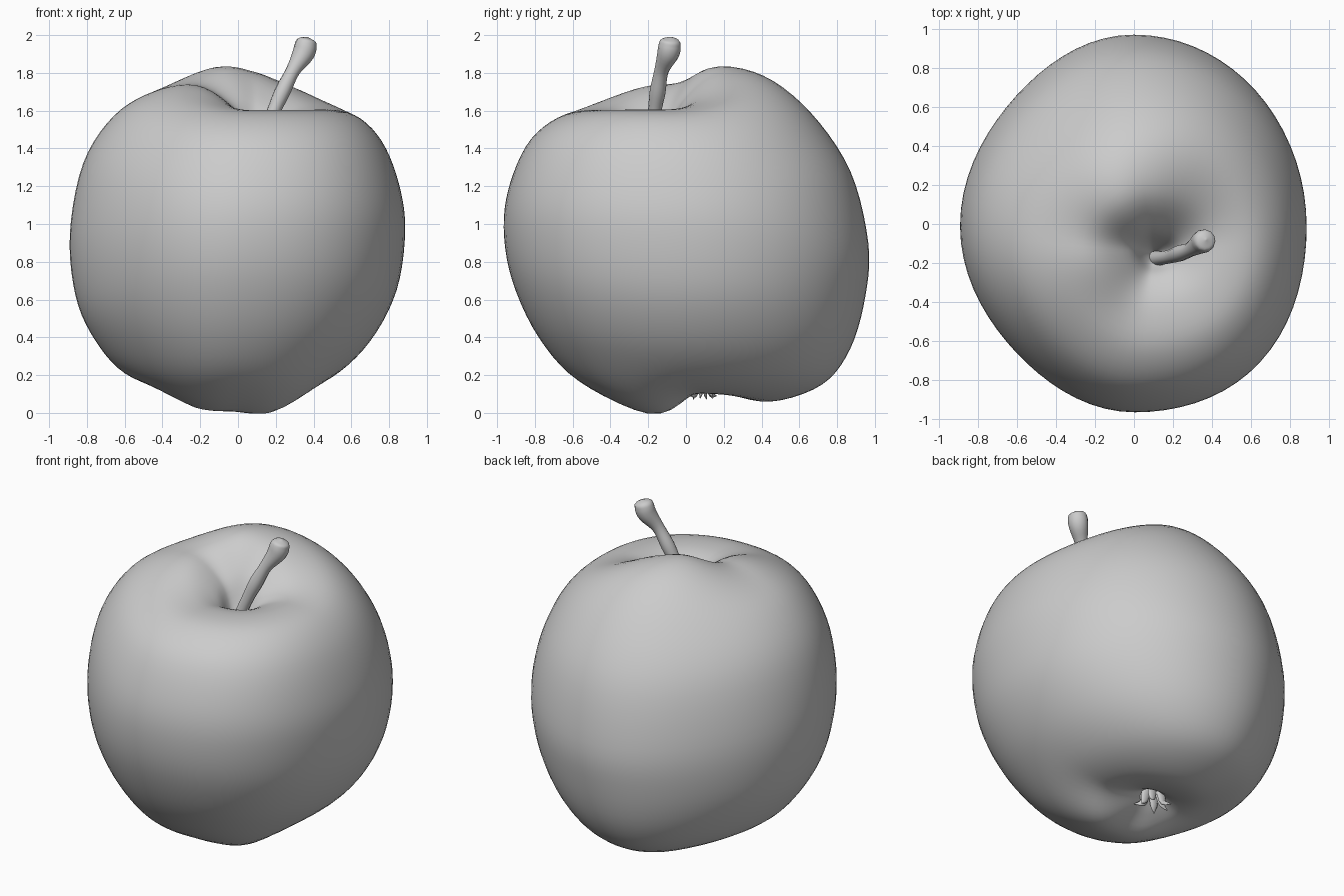
import bpy, bmesh, math, random
from mathutils import Vector

if "Cube" in bpy.data.objects:
    bpy.data.objects.remove(bpy.data.objects["Cube"])

random.seed(4)


def spline(points, steps):
    """Catmull-Rom curve through tuples of any size."""
    pts = [points[0]] + list(points) + [points[-1]]
    out = []
    for i in range(1, len(pts) - 2):
        for s in range(steps):
            t = s / steps
            out.append([0.5 * (2 * b + (c - a) * t + (2 * a - 5 * b + 4 * c - d) * t * t
                               + (3 * b - a - 3 * c + d) * t ** 3)
                        for a, b, c, d in zip(*pts[i - 1:i + 3])])
    out.append(list(points[-1]))
    return out


def skin(name, rings):
    """Closed smooth surface over rings of points."""
    bm = bmesh.new()
    loops = [[bm.verts.new(p) for p in ring] for ring in rings]
    n = len(loops[0])
    for a, b in zip(loops, loops[1:]):
        for i in range(n):
            j = (i + 1) % n
            bm.faces.new((a[i], a[j], b[j], b[i]))
    bm.faces.new(loops[0])
    bm.faces.new(loops[-1])
    bmesh.ops.remove_doubles(bm, verts=bm.verts, dist=0.0005)
    bmesh.ops.recalc_face_normals(bm, faces=bm.faces)
    mesh = bpy.data.meshes.new(name)
    bm.to_mesh(mesh)
    bm.free()
    for f in mesh.polygons:
        f.use_smooth = True
    ob = bpy.data.objects.new(name, mesh)
    bpy.context.collection.objects.link(ob)
    return ob


def tube(name, points, sides=12, steps=5, flat=1.0):
    """Tube along points given as (x, y, z, radius)."""
    path = spline(points, steps)
    rings = []
    for i, (x, y, z, r) in enumerate(path):
        a, b = path[max(i - 1, 0)], path[min(i + 1, len(path) - 1)]
        d = (Vector(b[:3]) - Vector(a[:3])).normalized()
        u = d.cross(Vector((0.1, 1, 0.05))).normalized()
        v = d.cross(u)
        rings.append([Vector((x, y, z)) + r * (u * math.cos(k * math.tau / sides)
                      + v * flat * math.sin(k * math.tau / sides)) for k in range(sides)])
    return skin(name, rings)


def bump(x, centre, width):
    """Smooth 0-1-0 window."""
    d = abs(x - centre) / width
    return 0.5 + 0.5 * math.cos(math.pi * d) if d < 1 else 0


# Apple body: profiles (offset, z) from stem hollow to base hollow on four sides
TOP, BOTTOM = (0.10, -0.15), (-0.07, 0.09)
right = [(.10, 1.38), (.17, 1.46), (.26, 1.55), (.43, 1.605), (.62, 1.575), (.76, 1.44), (.85, 1.22),
         (.885, .97), (.84, .65), (.70, .38), (.50, .19), (.28, .105), (.08, .13), (-.07, .20)]
left = [(.10, 1.38), (.05, 1.47), (-.03, 1.62), (-.22, 1.735), (-.45, 1.70), (-.66, 1.57), (-.82, 1.32),
        (-.89, .95), (-.86, .62), (-.76, .39), (-.60, .21), (-.36, .12), (-.19, .14), (-.07, .20)]
back = [(-.15, 1.38), (-.10, 1.48), (-.01, 1.66), (.17, 1.80), (.42, 1.775), (.66, 1.59), (.87, 1.28),
        (.965, .90), (.95, .62), (.87, .34), (.72, .15), (.45, .06), (.21, .11), (.09, .20)]
front = [(-.15, 1.38), (-.21, 1.46), (-.28, 1.55), (-.43, 1.60), (-.64, 1.58), (-.82, 1.45), (-.93, 1.22),
         (-.965, .98), (-.92, .70), (-.78, .40), (-.57, .17), (-.23, .01), (-.03, .08), (.09, .20)]
STEPS = 5
right, left, back, front = (spline(p, STEPS) for p in (right, left, back, front))

rings, sides = [], 72
for i in range(len(right)):
    t = i / (len(right) - 1)
    t = t * t * (3 - 2 * t)
    cx, cy = (a + (b - a) * t for a, b in zip(TOP, BOTTOM))
    ridge = 0.055 * bump(i / STEPS, 3.1, 2.2)     # hump at the back left of the top
    foot = 0.05 * bump(i / STEPS, 11, 1.8)        # lobe at the front of the base
    ring = []
    for k in range(sides):
        ang = k * math.tau / sides
        c, s = math.cos(ang), math.sin(ang)
        px, pz = right[i] if c > 0 else left[i]
        qy, qz = back[i] if s > 0 else front[i]
        diag = math.sin(2 * ang) ** 2
        f = 1 + diag * (-0.04 if c < 0 else 0.03 if s < 0 else 0)
        z = pz * c * c + qz * s * s
        z += -ridge * math.sin(2 * ang) * abs(s) if s > 0 else -foot * diag * (1 if c > 0 else .4)
        ring.append((cx + (px - cx) * abs(c) * f, cy + (qy - cy) * abs(s) * f, z))
    rings.append(ring)
skin("apple_body", rings)

# Stem, flaring at the cut end
tube("stem", [(.09, -.18, 1.34, .045), (.14, -.175, 1.48, .036), (.19, -.165, 1.60, .036),
              (.235, -.15, 1.70, .042), (.29, -.13, 1.81, .038), (.345, -.095, 1.90, .058),
              (.36, -.085, 1.95, .058), (.366, -.081, 1.975, .045), (.37, -.08, 1.99, .001)])

# Dried flower remains in the base hollow
for k in range(6):
    ang = k * math.tau / 6 + random.uniform(-.4, .4)
    c, s = math.cos(ang), math.sin(ang)
    reach = random.uniform(.07, .12)
    path = [(.03, .21, .03), (.05, .14, .03), (.06, .10, .022), (reach, random.uniform(.06, .10), .002)]
    tube(f"sepal_{k + 1}", [(BOTTOM[0] + d * c, BOTTOM[1] + d * s, z, r) for d, z, r in path],
         sides=6, steps=3, flat=0.4)
